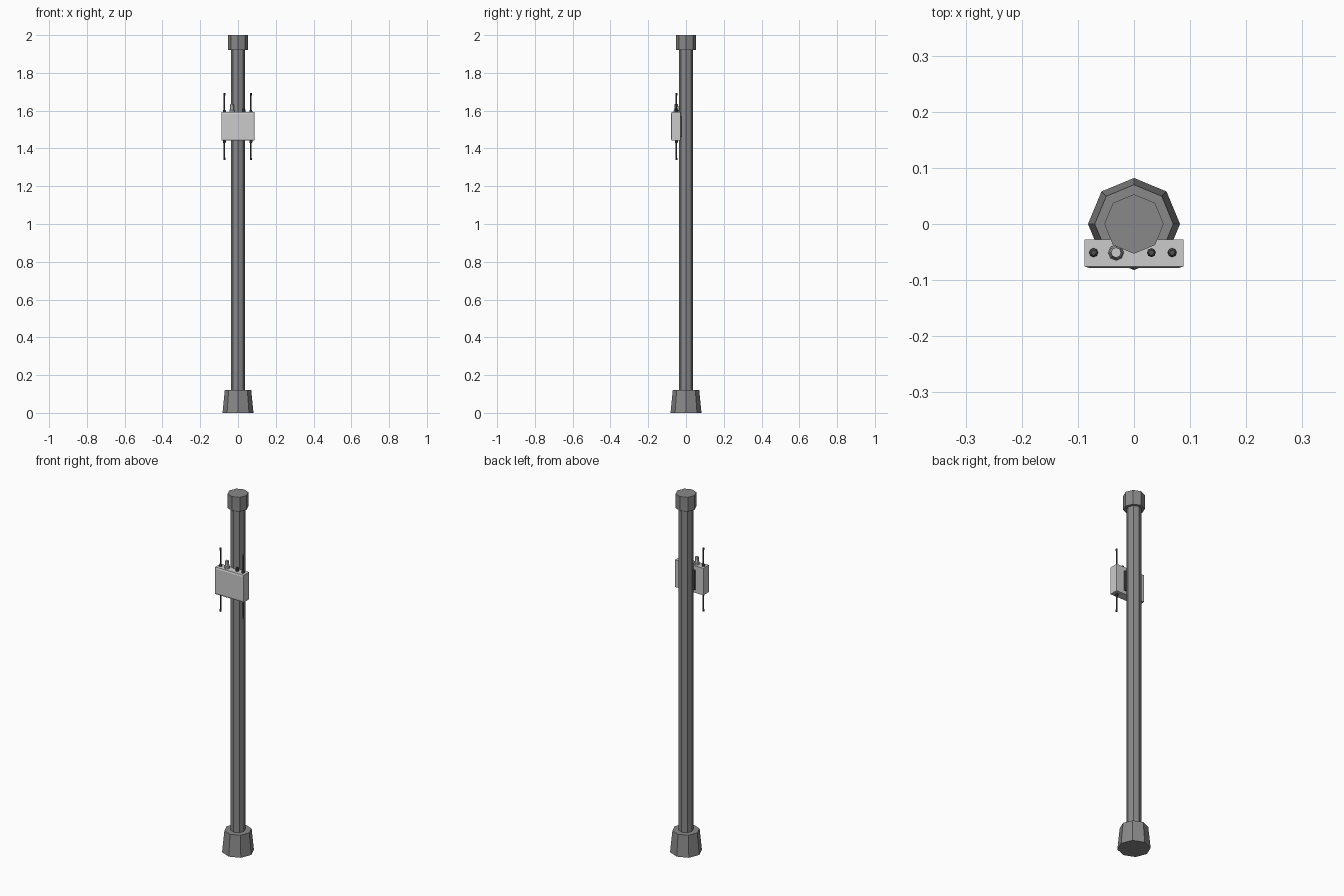
import bpy, bmesh, math
from mathutils import Matrix

if "Cube" in bpy.data.objects:
    bpy.data.objects.remove(bpy.data.objects["Cube"])

dark = bpy.data.materials.new("dark_grey")
dark.diffuse_color = (0.25, 0.25, 0.25, 1)
dark.use_nodes = True
dark.node_tree.nodes["Principled BSDF"].inputs["Base Color"].default_value = dark.diffuse_color
black = bpy.data.materials.new("near_black")
black.diffuse_color = (0.08, 0.08, 0.08, 1)
black.use_nodes = True
black.node_tree.nodes["Principled BSDF"].inputs["Base Color"].default_value = black.diffuse_color


def finish(name, bm, mat=None):
    bmesh.ops.recalc_face_normals(bm, faces=bm.faces)
    me = bpy.data.meshes.new(name)
    bm.to_mesh(me)
    bm.free()
    if mat:
        me.materials.append(mat)
    ob = bpy.data.objects.new(name, me)
    bpy.context.collection.objects.link(ob)
    return ob


def lathe(name, profile, x=0.0, y=0.0, mat=None, sides=8):
    """Faceted solid from (radius, z) pairs, capped at both ends."""
    bm = bmesh.new()
    angles = [2 * math.pi * i / sides for i in range(sides)]
    rings = [[bm.verts.new((x + r * math.cos(a), y + r * math.sin(a), z)) for a in angles]
             for r, z in profile]
    for low, high in zip(rings, rings[1:]):
        for i in range(sides):
            j = (i + 1) % sides
            bm.faces.new((low[i], low[j], high[j], high[i]))
    bm.faces.new(rings[0][::-1])
    bm.faces.new(rings[-1])
    return finish(name, bm, mat)


def box(name, lo, hi, mat=None, front_rise=0.0, front_inset=0.0):
    """Box whose front face may be raised into a shallow tapered panel."""
    bm = bmesh.new()
    size = [b - a for a, b in zip(lo, hi)]
    mid = [(a + b) / 2 for a, b in zip(lo, hi)]
    bmesh.ops.create_cube(bm, size=1, matrix=Matrix.Translation(mid) @ Matrix.Diagonal((*size, 1)))
    if front_rise:
        bm.normal_update()
        front = min(bm.faces, key=lambda f: f.calc_center_median().y)
        bmesh.ops.inset_region(bm, faces=[front], thickness=front_inset)
        front = min((f for f in bm.faces if abs(f.normal.y) > 0.9),
                    key=lambda f: (round(f.calc_center_median().y, 4), -f.calc_area()))
        for v in front.verts:
            v.co.y -= front_rise
    return finish(name, bm, mat)


# octagonal pole with flared foot and top cap
lathe("pole_foot", [(0.082, 0.0), (0.07, 0.12)], mat=dark)
lathe("pole_shaft", [(0.038, 0.11), (0.038, 1.93)], mat=dark)
lathe("pole_cap", [(0.053, 1.92), (0.053, 2.0)], mat=dark)

# equipment box with shallow raised front, and rear bracket
box("equipment_box", (-0.088, -0.0755, 1.441), (0.088, -0.028, 1.592), None, 0.003, 0.012)
box("mounting_bracket", (-0.04, -0.029, 1.46), (0.04, -0.02, 1.57), black)

# rod antennas above and below the box
Y = -0.051
for side, x in (("left", -0.072), ("right", 0.068)):
    for end, z0, d in (("upper", 1.59, 1), ("lower", 1.442, -1)):
        prof = [(0.008, 0), (0.008, 0.008), (0.006, 0.013), (0.004, 0.015),
                (0.004, 0.09), (0.005, 0.092), (0.005, 0.103)]
        lathe(f"{side}_{end}_antenna", [(r, z0 + d * z) for r, z in prof], x, Y, black)

# connectors on top of the box
lathe("sensor_dome", [(0.014, 1.591), (0.014, 1.602), (0.012, 1.604), (0.009, 1.634)], -0.032, Y)
lathe("cable_gland", [(0.008, 1.591), (0.008, 1.606), (0.005, 1.612)], 0.031, Y, black)
